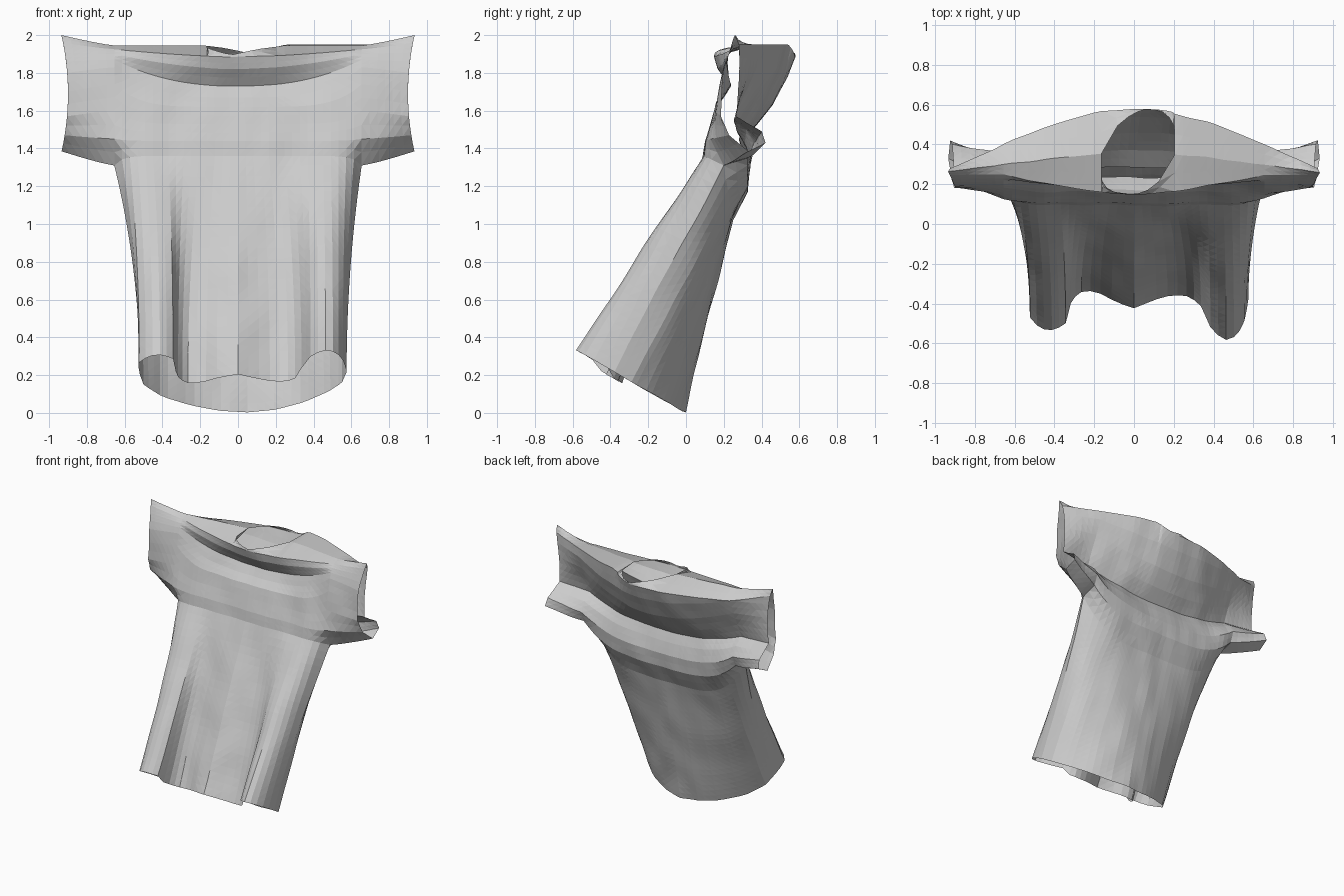
import bpy, bmesh
from mathutils import Vector, noise

cube = bpy.data.objects.get("Cube")
if cube:
    bpy.data.objects.remove(cube, do_unlink=True)

HALF = 0.655         # half width of the chest
COLS = 32            # columns across the body
SLEEVE = 6           # columns along each sleeve
ROWS = 22            # rows from chest to hem
STEP = 2 * HALF / COLS

# Profiles (y, z) from shoulder down: middle, armhole, cuff
FRONT = (
    [(.155, 1.9), (.15, 1.885), (.17, 1.82), (.235, 1.73), (.2, 1.67), (.16, 1.62), (.135, 1.53), (.107, 1.44), (.095, 1.36)],
    [(.30, 1.945), (.25, 1.925), (.23, 1.9), (.215, 1.87), (.2, 1.83), (.18, 1.74), (.155, 1.6), (.125, 1.45), (.2, 1.31)],
    [(.26, 2.0), (.245, 1.96), (.23, 1.91), (.215, 1.86), (.2, 1.8), (.19, 1.7), (.18, 1.57), (.225, 1.47), (.33, 1.385)])
BACK = (
    [(.58, 1.9), (.585, 1.885), (.545, 1.78), (.46, 1.63), (.37, 1.52), (.285, 1.44), (.31, 1.37), (.335, 1.28), (.325, 1.17), (.245, 1.02)],
    [(.30, 1.945), (.40, 1.95), (.395, 1.88), (.35, 1.77), (.3, 1.66), (.255, 1.55), (.32, 1.5), (.36, 1.43), (.33, 1.35), (.2, 1.31)],
    [(.26, 2.0), (.28, 1.95), (.285, 1.88), (.285, 1.77), (.275, 1.67), (.265, 1.57), (.33, 1.53), (.40, 1.49), (.42, 1.43), (.33, 1.385)])

# Hem outline (x, y) from right side to left side
HEM_FRONT = [(-.52, -.36), (-.53, -.46), (-.47, -.53), (-.4, -.54), (-.34, -.5), (-.32, -.4), (-.28, -.34),
             (-.2, -.34), (-.1, -.39), (0, -.42), (.1, -.38), (.2, -.35), (.28, -.36), (.34, -.42),
             (.38, -.52), (.45, -.585), (.52, -.565), (.56, -.48), (.575, -.38)]
HEM_BACK = [(-.52, -.36), (-.5, -.26), (-.4, -.15), (-.25, -.07), (-.1, -.02), (.05, -.005),
            (.2, -.03), (.35, -.1), (.48, -.2), (.55, -.28), (.575, -.38)]


def sample(points, f):
    """Point at fraction f along an evenly spaced polyline."""
    p = f * (len(points) - 1)
    i = min(int(p), len(points) - 2)
    return Vector(points[i]).lerp(Vector(points[i + 1]), p - i)


def body_column(keys, s, is_back):
    """Column from the shoulder or neck edge down to the chest."""
    x, a = s * HALF, abs(s)
    n = len(keys[0])
    pts = []
    for i, (mid, side) in enumerate(zip(keys[0], keys[1])):
        f = i / (n - 1)
        power = 1.5 + 3 * f * f if is_back else 1.6 + 14 * f ** 3
        pts.append(Vector(mid).lerp(Vector(side), a ** power))
    # Oval neck opening, then the shoulder seam
    d = 1 - ((x - STEP / 2) / (4.5 * STEP)) ** 2
    reach = (.215 if is_back else -.215) * d ** .5 if d > .001 else 0
    pts[0] = Vector((.37 - .07 * a + reach, 1.895 + .05 * min(1, abs(x - .03) / .2)))
    if is_back:
        pts[1].y = 1.885 + .065 * max(0, min(1, (x - .05) / .2))
    # The neck oval leans sideways, fading out below it
    rows = 2 * n - 2
    return [Vector((x + .3 * reach * (1 - j / rows) ** 3, *sample(pts, j / rows)))
            for j in range(rows + 1)]


def sleeve_column(keys, f, side, is_back):
    """Column at fraction f from armhole to cuff."""
    inner = body_column(keys, side, is_back)
    out = []
    for j, p in enumerate(inner):
        y, z = sample(keys[2], j / (len(inner) - 1))
        cuff_x = .9 + .035 * ((z - 1.69) / .31) ** 2
        out.append(Vector((side * (HALF + (cuff_x - HALF) * f),
                           p.y + (y - p.y) * f, p.z + (z - p.z) * f ** 1.2)))
    return out


def add_grid(bm, columns):
    rows = [[bm.verts.new(p) for p in col] for col in columns]
    for a, b in zip(rows, rows[1:]):
        for j in range(len(a) - 1):
            bm.faces.new((a[j], b[j], b[j + 1], a[j + 1]))


def add_sheet(bm, keys, hem, is_back):
    """One half of the shirt: sleeves, yoke and body panel."""
    body = [body_column(keys, -1 + 2 * i / COLS, is_back) for i in range(COLS + 1)]
    right = [sleeve_column(keys, i / SLEEVE, -1, is_back) for i in range(SLEEVE, 0, -1)]
    left = [sleeve_column(keys, i / SLEEVE, 1, is_back) for i in range(1, SLEEVE + 1)]
    add_grid(bm, right + body + left)
    lower = []
    for i, col in enumerate(body):
        top = col[-1]
        x, y = sample(hem, i / COLS)
        z = -.57 * y
        if not is_back and abs(x) < .33:
            z -= .035
        line = []
        for r in range(ROWS + 1):
            t = r / ROWS
            ease = 1 - (1 - t) ** 2
            line.append(Vector((top.x + (x - top.x) * ease,
                                top.y + (y - top.y) * t, top.z + (z - top.z) * t)))
        lower.append(line)
    add_grid(bm, lower)


# Shirt: front and back sheets welded along shoulders, sleeves and sides
bm = bmesh.new()
add_sheet(bm, FRONT, HEM_FRONT, False)
add_sheet(bm, BACK, HEM_BACK, True)
bmesh.ops.remove_doubles(bm, verts=bm.verts, dist=.0008)

# Gentle cloth wrinkles
for v in bm.verts:
    v.co.y += .01 * noise.noise(Vector((v.co.x * 7, v.co.y * 3, v.co.z * 4)))
bmesh.ops.recalc_face_normals(bm, faces=bm.faces)
bmesh.ops.triangulate(bm, faces=bm.faces)

mesh = bpy.data.meshes.new("shirt")
bm.to_mesh(mesh)
bm.free()
shirt = bpy.data.objects.new("shirt", mesh)
bpy.context.collection.objects.link(shirt)

# Plain grey cloth
cloth = bpy.data.materials.new("grey cloth")
cloth.use_nodes = True
grey = (.6, .6, .6, 1)
cloth.diffuse_color = grey
cloth.node_tree.nodes["Principled BSDF"].inputs["Base Color"].default_value = grey
mesh.materials.append(cloth)
